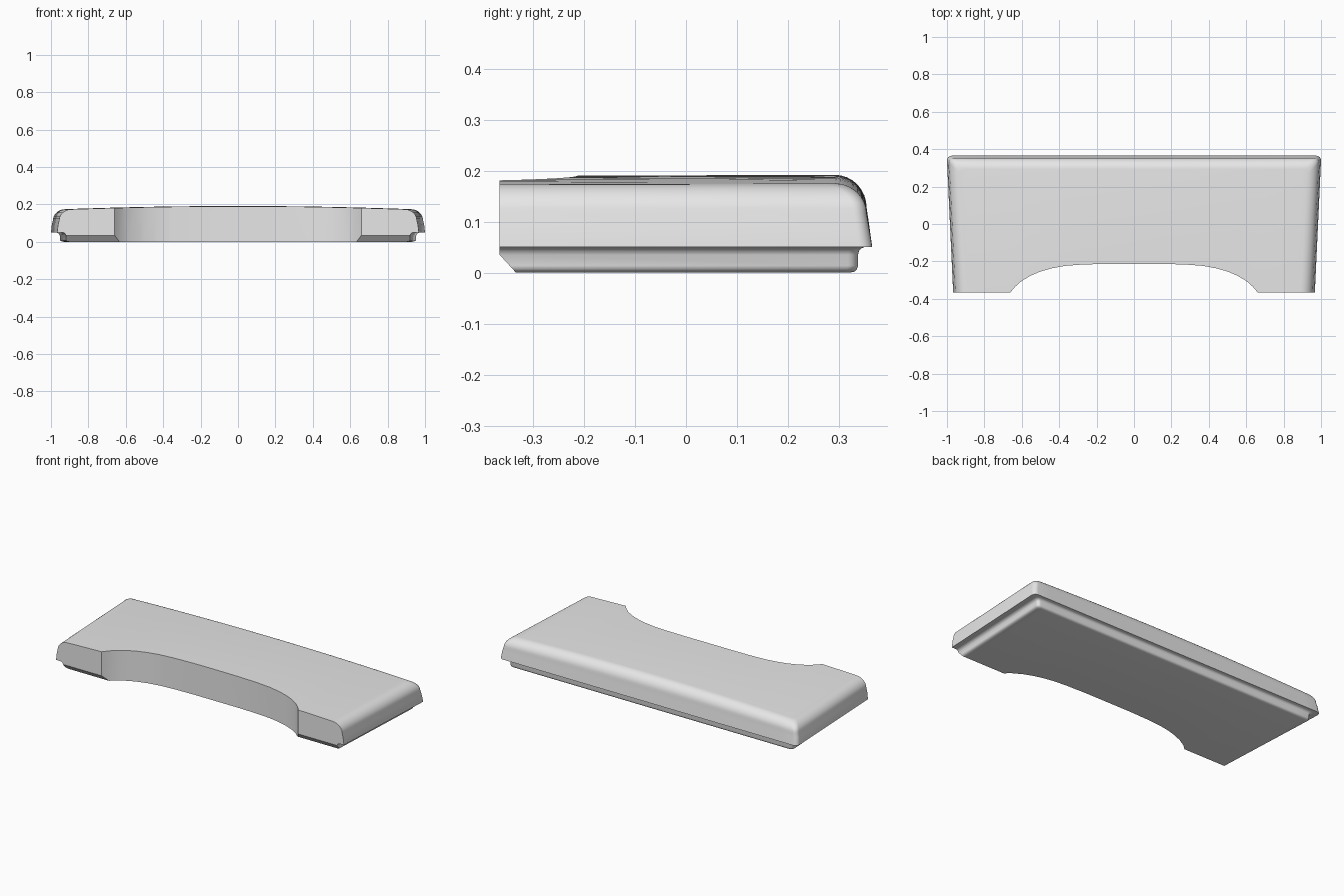
import bpy, bmesh, math
from mathutils import Vector

cube = bpy.data.objects.get("Cube")
if cube:
    bpy.data.objects.remove(cube, do_unlink=True)

FRONT, BACK, TOP = -0.365, 0.365, 0.192
COLUMNS, ARC = 24, 6

grey = bpy.data.materials.new("light grey")
grey.use_nodes = True
grey.diffuse_color = (0.8, 0.8, 0.8, 1)
grey.node_tree.nodes["Principled BSDF"].inputs["Base Color"].default_value = (0.8, 0.8, 0.8, 1)


def make_object(name, bm):
    bmesh.ops.recalc_face_normals(bm, faces=bm.faces)
    mesh = bpy.data.meshes.new(name)
    bm.to_mesh(mesh)
    bm.free()
    mesh.materials.append(grey)
    obj = bpy.data.objects.new(name, mesh)
    bpy.context.collection.objects.link(obj)
    return obj


def rows(side, back, z, radius):
    """Matching back and front rows of points at one height of the slab."""
    half, y_back = 1 - side, BACK - back
    angles = [math.pi / 2 * i / ARC for i in range(ARC + 1)]
    corner = [(half - radius + radius * math.cos(a),
               y_back - radius + radius * math.sin(a)) for a in angles]
    inner = half - radius
    middle = [(inner * (1 - 2 * i / COLUMNS), y_back) for i in range(1, COLUMNS)]
    row = corner + middle + [(-x, y) for x, y in reversed(corner)]
    ratio = (half - 0.033) / half

    def place(x, y):
        crown = TOP - 0.02 * x * x - 0.003 * (BACK - y)
        lift = max(z - 0.05, 0) * (crown - 0.05) / (TOP - 0.05)
        return Vector((x, y, min(z, 0.05) + lift))

    return [place(x, y) for x, y in row], [place(x * ratio, FRONT) for x, y in row]


# Side profile from underside to top: side inset, back inset, height, corner radius
profile = [(0.07, 0.045, 0, 0.02), (0.057, 0.035, 0.002, 0.02),
           (0.05, 0.03, 0.007, 0.02), (0.047, 0.028, 0.014, 0.02),
           (0.047, 0.028, 0.035, 0.02), (0.043, 0.026, 0.043, 0.02),
           (0.036, 0.021, 0.048, 0.02), (0.028, 0.016, 0.05, 0.02),
           (0, 0, 0.05, 0.025), (0.005, 0.007, 0.1, 0.025)]
# Rounded shoulder between wall and top
for i in range(9):
    a = math.pi / 2 * i / 8
    inset = 0.011 + 0.062 * (1 - math.cos(a))
    profile.append((inset, inset, 0.127 + 0.065 * math.sin(a), 0.025))

# Slab lofted through the profile
bm = bmesh.new()
levels = [[[bm.verts.new(p) for p in row] for row in rows(*p)] for p in profile]
for (b0, f0), (b1, f1) in zip(levels, levels[1:]):
    loop0, loop1 = b0 + f0[::-1], b1 + f1[::-1]
    for i in range(len(loop0)):
        j = (i + 1) % len(loop0)
        bm.faces.new((loop0[i], loop0[j], loop1[j], loop1[i]))
for back, front in (levels[0], levels[-1]):
    for i in range(len(back) - 1):
        bm.faces.new((back[i], back[i + 1], front[i + 1], front[i]))

# Chamfer along the lower front edge
cut = bmesh.ops.bisect_plane(bm, geom=bm.verts[:] + bm.edges[:] + bm.faces[:],
                             plane_co=(0, FRONT, 0.035), plane_no=(0, -0.035, -0.032),
                             clear_outer=True)
edges = [e for e in cut["geom_cut"] if isinstance(e, bmesh.types.BMEdge)]
bmesh.ops.contextual_create(bm, geom=edges)
slab = make_object("slab", bm)

# Arched recess in the front
half = [(0.69, -0.41), (0.66, FRONT), (0.635, -0.335), (0.6, -0.304), (0.55, -0.275),
        (0.5, -0.254), (0.44, -0.237), (0.37, -0.224), (0.28, -0.217), (0.15, -0.213)]
outline = half + [(-x, y) for x, y in reversed(half)]
bm = bmesh.new()
face = bm.faces.new([bm.verts.new((x, y, -0.1)) for x, y in outline])
wall = bmesh.ops.extrude_face_region(bm, geom=[face])["geom"]
bmesh.ops.translate(bm, vec=(0, 0, 0.5),
                    verts=[v for v in wall if isinstance(v, bmesh.types.BMVert)])
cutter = make_object("recess_cutter", bm)
cutter.hide_render = True
cutter.hide_viewport = False

mod = slab.modifiers.new("recess", "BOOLEAN")
mod.operation = "DIFFERENCE"
mod.solver = "EXACT"
mod.object = cutter
bpy.ops.object.select_all(action="DESELECT")
slab.select_set(True)
bpy.context.view_layer.objects.active = slab
bpy.ops.object.modifier_apply(modifier="recess")
bpy.data.objects.remove(cutter, do_unlink=True)
bpy.ops.object.shade_smooth_by_angle(angle=math.radians(35))
